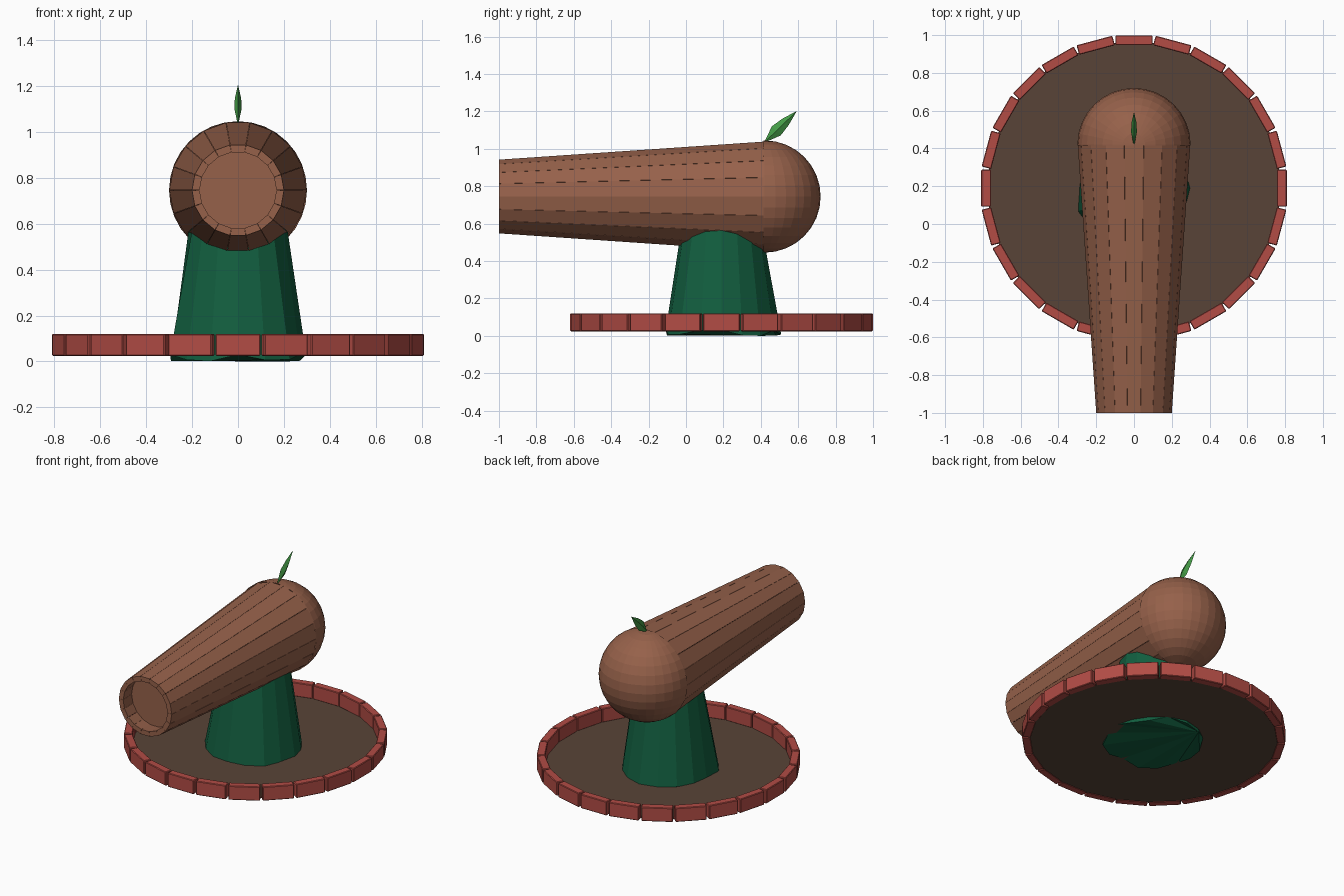
import bpy, bmesh, random
from math import sin, cos, pi, tau
from mathutils import Vector, Matrix

if "Cube" in bpy.data.objects:
    bpy.data.objects.remove(bpy.data.objects["Cube"])


def material(name, r, g, b):
    rgba = [(c / 255 / 12.92 if c < 11 else ((c / 255 + 0.055) / 1.055) ** 2.4) for c in (r, g, b)] + [1]
    m = bpy.data.materials.new(name)
    m.use_nodes = True
    m.diffuse_color = rgba
    m.node_tree.nodes["Principled BSDF"].inputs["Base Color"].default_value = rgba
    return m


wood = material("warm wood", 150, 97, 74)
brick_red = material("brick red", 178, 76, 69)
dark_green = material("dark green", 18, 94, 63)
soil_brown = material("soil brown", 88, 68, 55)
leaf_green = material("leaf green", 68, 155, 70)


def finish(name, bm, mat):
    bmesh.ops.recalc_face_normals(bm, faces=bm.faces)
    mesh = bpy.data.meshes.new(name)
    bm.to_mesh(mesh)
    bm.free()
    mesh.materials.append(mat)
    ob = bpy.data.objects.new(name, mesh)
    bpy.context.collection.objects.link(ob)
    return ob


def loft(bm, rings, caps=(True, True)):
    """Skin a list of equally long point rings."""
    loops = [[bm.verts.new(p) for p in ring] for ring in rings]
    n = len(loops[0])
    for a, b in zip(loops, loops[1:]):
        for i in range(n):
            j = (i + 1) % n
            bm.faces.new((a[i], a[j], b[j], b[i]))
    for loop, cap in zip((loops[0], loops[-1]), caps):
        if cap:
            bm.faces.new(loop)
    return loops


BASE_Y = 0.19
AXIS_Z = 0.745
JOIN_Y = 0.42
BALL_R = 0.3

# Ground disc
bm = bmesh.new()
bmesh.ops.create_circle(bm, cap_ends=True, segments=48, radius=0.775,
                        matrix=Matrix.Translation((0, BASE_Y, 0.027)))
finish("ground_disc", bm, soil_brown)

# Ring of straight bricks
bm = bmesh.new()
BRICKS = 24
for i in range(BRICKS):
    place = (Matrix.Translation((0, BASE_Y, 0.072)) @ Matrix.Rotation(tau * i / BRICKS, 4, "Z")
             @ Matrix.Translation((0.783, 0, 0)) @ Matrix.Diagonal((0.052, 0.196, 0.095, 1)))
    bmesh.ops.create_cube(bm, size=1, matrix=place)
bricks = finish("brick_ring", bm, brick_red)
bevel = bricks.modifiers.new("worn_edges", "BEVEL")
bevel.width = 0.004
bevel.segments = 1

# Faceted pedestal with an uneven foot
random.seed(4)
SIDES = 16
foot, neck = [], []
for i in range(SIDES):
    a = tau * i / SIDES
    r = 0.3 + random.uniform(-0.012, 0.022)
    z = 0.004 + random.uniform(0, 0.01) if i % 3 else 0.034
    foot.append((r * cos(a), BASE_Y + r * sin(a), z))
    neck.append((0.211 * cos(a), BASE_Y + 0.211 * sin(a), 0.6))
bm = bmesh.new()
loops = loft(bm, [foot, neck], caps=(False, True))
apex = 5
for k in range(1, SIDES - 1):
    bm.faces.new([loops[0][(apex + d) % SIDES] for d in (0, k, k + 1)])
# Drop the lowest foot point onto the floor
low = min(v.co.z for v in bm.verts)
for v in loops[0]:
    v.co.z -= low
finish("pedestal", bm, dark_green)

# Barrel staves, tapering towards the mouth
STAVES = 18


def barrel_point(r, a, y):
    return (r * cos(a), y, AXIS_Z + r * sin(a))


bm = bmesh.new()
half = pi / STAVES
for i in range(STAVES):
    mid = tau * (i + 0.5) / STAVES
    rings = []
    for y, r, wall in ((-1, 0.2, 0.033), (JOIN_Y, 0.298, 0.04)):
        l, h = mid - half * 0.985, mid + half * 0.985
        rings.append([barrel_point(r, l, y), barrel_point(r, h, y),
                      barrel_point(r - wall, h, y), barrel_point(r - wall, l, y)])
    loft(bm, rings)
finish("barrel_staves", bm, wood)

# Inner core that closes the mouth a little way in
bm = bmesh.new()
loft(bm, [[barrel_point(r, tau * i / STAVES, y) for i in range(STAVES)]
          for y, r in ((-0.9, 0.185), (JOIN_Y, 0.28))])
finish("barrel_core", bm, wood)

# Rounded breech
bm = bmesh.new()
bmesh.ops.create_uvsphere(bm, u_segments=32, v_segments=16, radius=BALL_R,
                          matrix=Matrix.Translation((0, JOIN_Y, AXIS_Z)))
bmesh.ops.bisect_plane(bm, geom=bm.verts[:] + bm.edges[:] + bm.faces[:],
                       plane_co=(0, JOIN_Y - 0.005, 0), plane_no=(0, -1, 0), clear_outer=True)
finish("barrel_breech", bm, wood)

# Leaf standing on the breech
root, tip = Vector((0, 0.425, 1.04)), Vector((0, 0.59, 1.2))
along = tip - root
across = Vector((0, along.z, -along.y)).normalized()
side = Vector((1, 0, 0))
rings = []
for t, width, thick in ((0, 0.004, 0.003), (0.35, 0.034, 0.015), (0.65, 0.024, 0.014), (1, 0.001, 0.001)):
    c = root + along * t
    rings.append([c + across * width, c + side * thick, c - across * width, c - side * thick])
bm = bmesh.new()
loft(bm, rings)
finish("leaf", bm, leaf_green)
